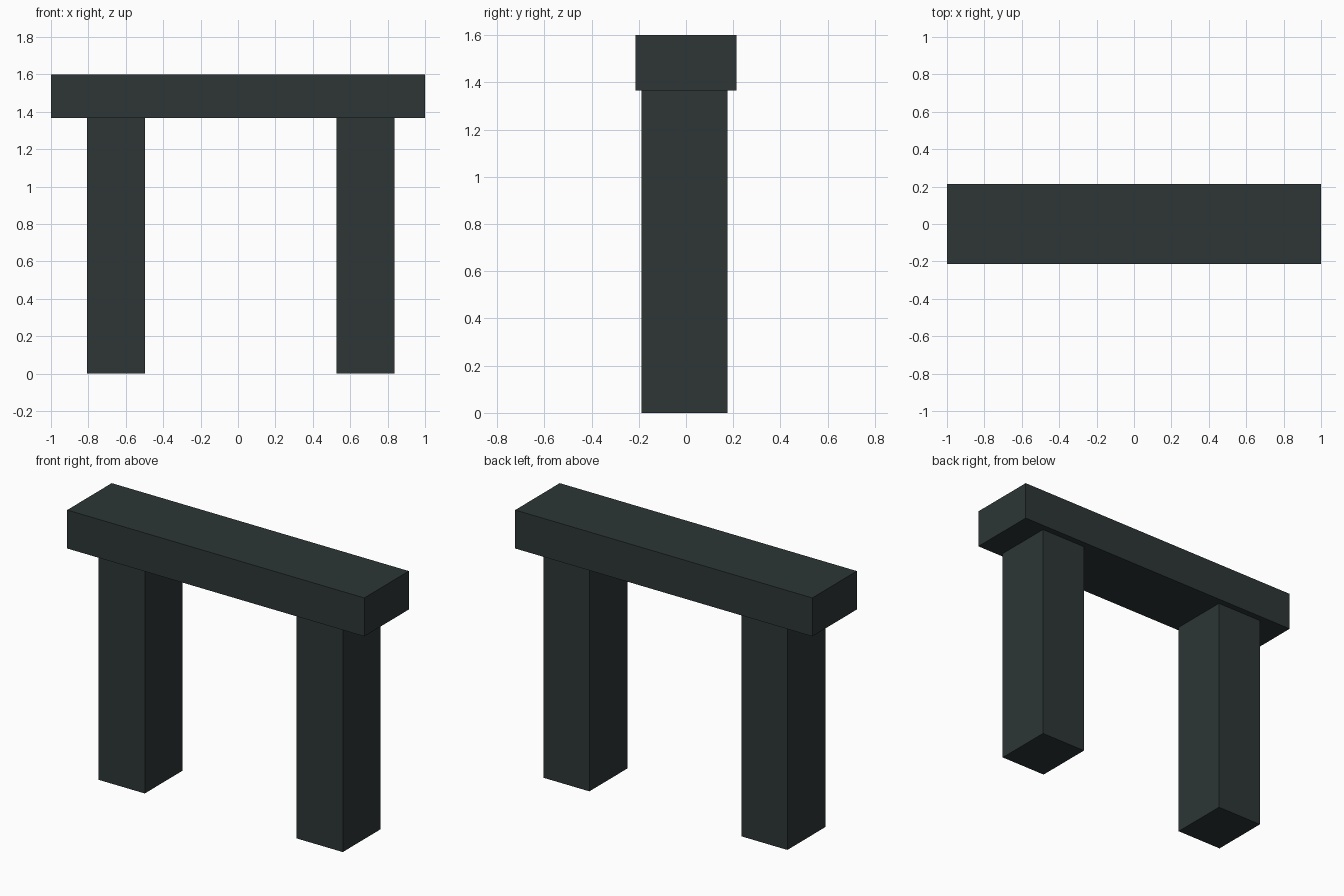
import bpy
import bmesh

if "Cube" in bpy.data.objects:
    bpy.data.objects.remove(bpy.data.objects["Cube"])

# One dark slate colour for the whole gate
slate = bpy.data.materials.new("dark slate")
slate.diffuse_color = (0.026, 0.037, 0.036, 1.0)
slate.use_nodes = True
slate.node_tree.nodes["Principled BSDF"].inputs["Base Color"].default_value = slate.diffuse_color


def box(name, x, y, z):
    """Box spanning the given (min, max) ranges."""
    bm = bmesh.new()
    bmesh.ops.create_cube(bm, size=1.0)
    spans = (x, y, z)
    for v in bm.verts:
        v.co = [s[0] if c < 0 else s[1] for c, s in zip(v.co, spans)]
    mesh = bpy.data.meshes.new(name)
    bm.to_mesh(mesh)
    bm.free()
    mesh.materials.append(slate)
    obj = bpy.data.objects.new(name, mesh)
    bpy.context.collection.objects.link(obj)
    return obj


BEAM_BOTTOM = 1.366

# Top beam
box("lintel", (-1.0, 1.0), (-0.214, 0.214), (BEAM_BOTTOM, 1.6))

# Two equal posts, slightly off centre
for name, cx in (("left_post", -0.651), ("right_post", 0.682)):
    box(name, (cx - 0.155, cx + 0.155), (-0.188, 0.176), (0.0, BEAM_BOTTOM))
